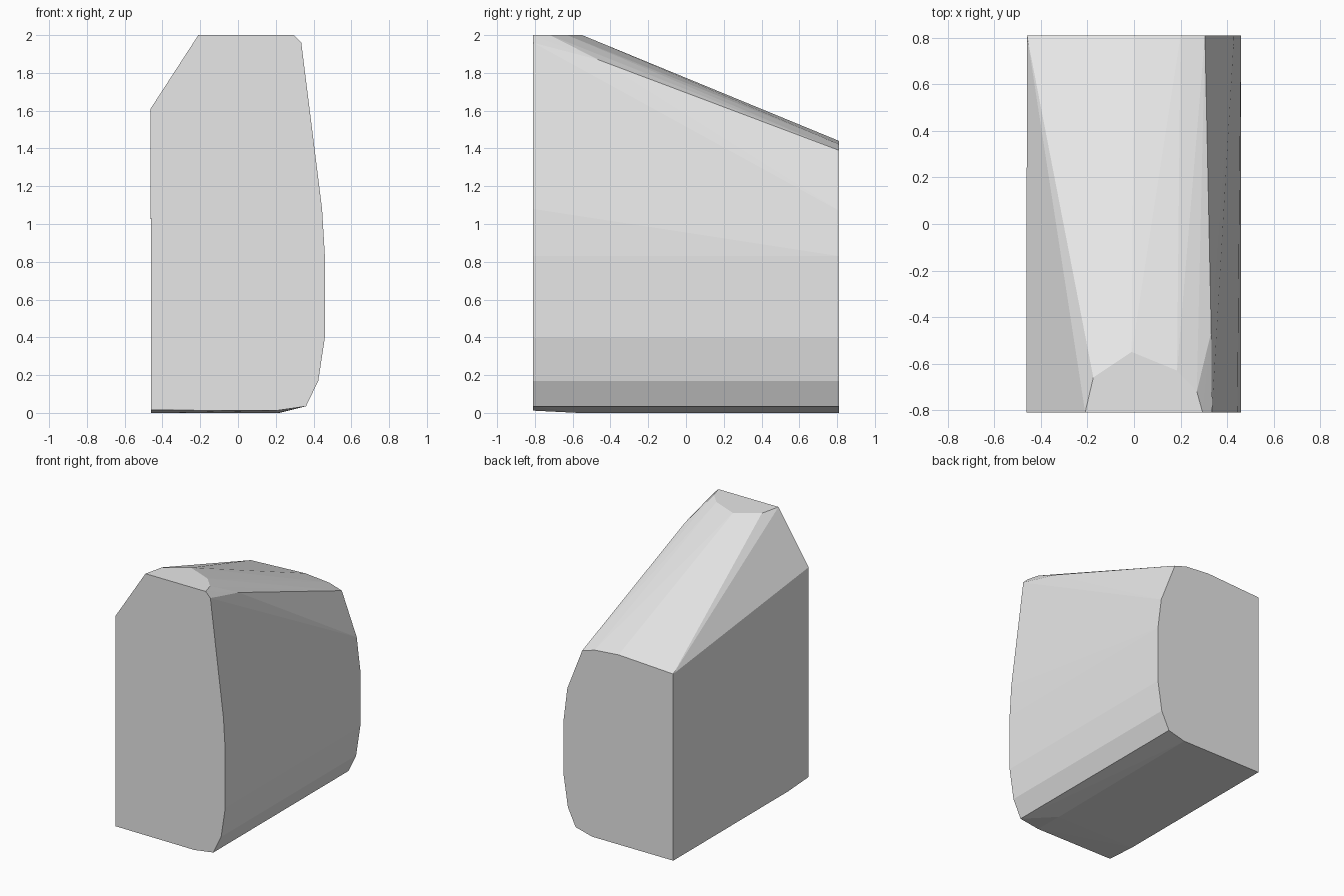
import bpy
import bmesh
import math

if "Cube" in bpy.data.objects:
    bpy.data.objects.remove(bpy.data.objects["Cube"])

# Lower right-hand curve shared by both ends, as (x, z)
side_curve = [(0.36, 0.035), (0.425, 0.17), (0.46, 0.40), (0.46, 0.83)]

# Tall front end
front = [(-0.46, 0.015), (0.2, 0.012)] + side_curve + [
    (0.445, 1.08), (0.335, 1.96), (0.295, 2.0), (-0.21, 2.0), (-0.463, 1.61)]

# Lower back end
back = [(-0.46, 0.0), (0.22, 0.0)] + side_curve + [
    (0.43, 1.07), (0.305, 1.39), (0.2, 1.422), (0.0, 1.44), (-0.46, 1.417)]

# Rim of the small flat top, the shoulder kink and the start of the flat base
extra = [(-0.175, -0.66, 2.0), (-0.01, -0.55, 2.0), (0.185, -0.63, 2.0),
         (0.27, -0.72, 2.0), (0.332, -0.465, 1.87),
         (-0.46, -0.57, 0.0), (0.21, -0.57, 0.0)]

points = [(x, -0.81, z) for x, z in front] + [(x, 0.81, z) for x, z in back] + extra

# Convex block wrapped round the two ends
bm = bmesh.new()
for p in points:
    bm.verts.new(p)
bmesh.ops.convex_hull(bm, input=bm.verts[:])
loose = [v for v in bm.verts if not v.link_faces]
bmesh.ops.delete(bm, geom=loose, context='VERTS')
bmesh.ops.dissolve_limit(bm, angle_limit=math.radians(0.3),
                         verts=bm.verts[:], edges=bm.edges[:])
bmesh.ops.recalc_face_normals(bm, faces=bm.faces[:])

mesh = bpy.data.meshes.new("sloped_block")
bm.to_mesh(mesh)
bm.free()
block = bpy.data.objects.new("sloped_block", mesh)
bpy.context.collection.objects.link(block)

# Plain grey
grey = bpy.data.materials.new("light_grey")
grey.diffuse_color = (0.8, 0.8, 0.8, 1.0)
grey.use_nodes = True
grey.node_tree.nodes["Principled BSDF"].inputs["Base Color"].default_value = grey.diffuse_color
mesh.materials.append(grey)
